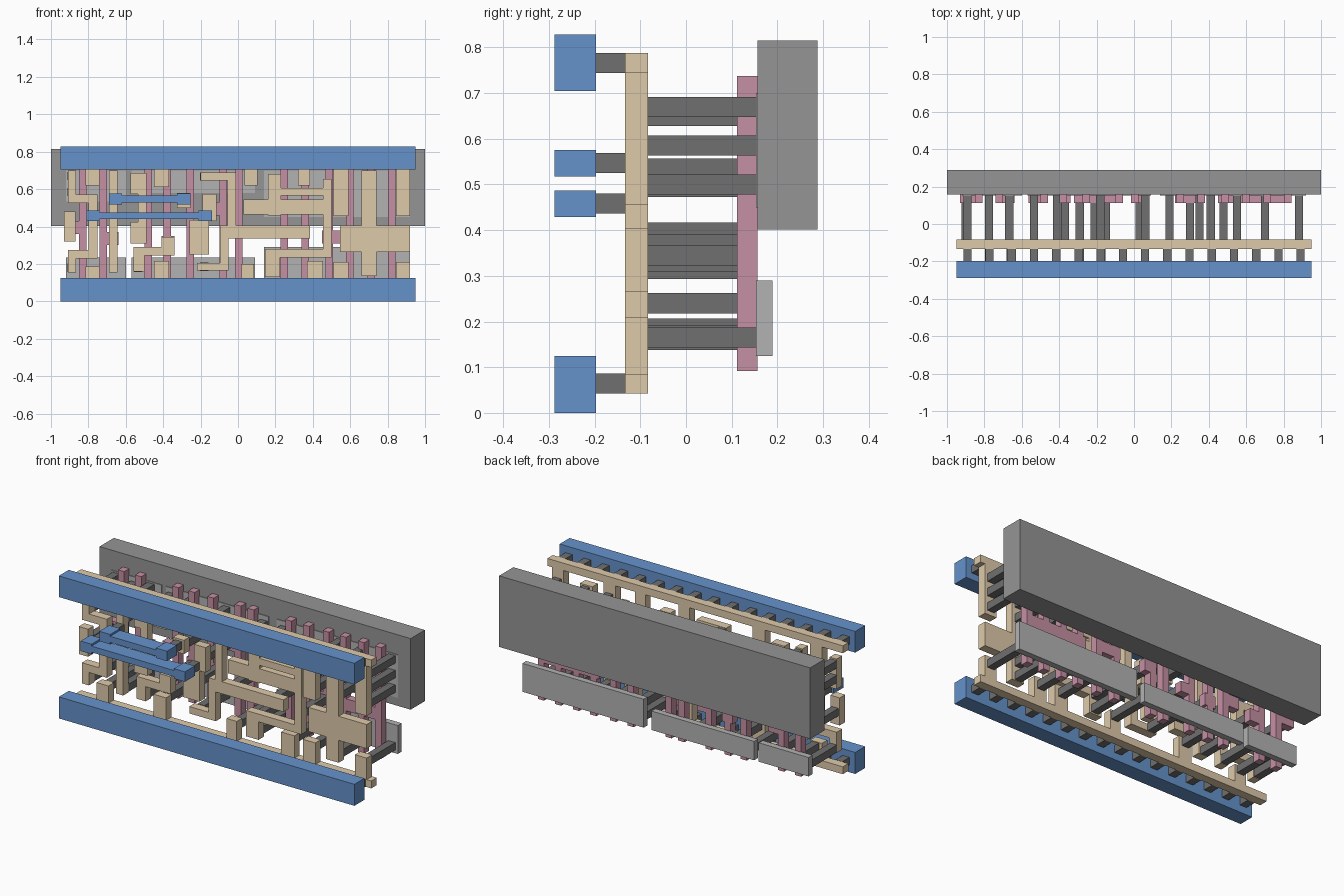
import bpy, bmesh

def material(name, rgb):
    m = bpy.data.materials.new(name)
    m.diffuse_color = (*rgb, 1)
    return m

BLUE = material("blue", (0.13, 0.29, 0.60))
TAN = material("tan", (0.73, 0.59, 0.40))
PINK = material("pink", (0.56, 0.28, 0.37))
DARK = material("dark_grey", (0.16, 0.16, 0.16))
MID = material("mid_grey", (0.30, 0.30, 0.30))
LIGHT = material("light_grey", (0.45, 0.45, 0.45))

def plate(name, rects, y0, y1, mat):
    """Union of (x0, z0, x1, z1) rectangles, extruded from y0 to y1."""
    xs = sorted({v for r in rects for v in (r[0], r[2])})
    zs = sorted({v for r in rects for v in (r[1], r[3])})
    bm = bmesh.new()
    verts = {}

    def vert(i, j):
        if (i, j) not in verts:
            verts[i, j] = bm.verts.new((xs[i], y0, zs[j]))
        return verts[i, j]

    for i in range(len(xs) - 1):
        for j in range(len(zs) - 1):
            cx, cz = (xs[i] + xs[i + 1]) / 2, (zs[j] + zs[j + 1]) / 2
            if any(a < cx < c and b < cz < d for a, b, c, d in rects):
                bm.faces.new([vert(i, j), vert(i + 1, j), vert(i + 1, j + 1), vert(i, j + 1)])
    ext = bmesh.ops.extrude_face_region(bm, geom=bm.faces[:], use_keep_orig=True)
    for v in ext["geom"]:
        if isinstance(v, bmesh.types.BMVert):
            v.co.y = y1
    bmesh.ops.recalc_face_normals(bm, faces=bm.faces[:])
    bmesh.ops.dissolve_limit(bm, angle_limit=0.01, verts=bm.verts[:], edges=bm.edges[:])
    me = bpy.data.meshes.new(name)
    bm.to_mesh(me)
    bm.free()
    me.materials.append(mat)
    ob = bpy.data.objects.new(name, me)
    bpy.context.collection.objects.link(ob)
    return ob

def squares(points, h=0.022):
    return [(x - h, z - h, x + h, z + h) for x, z in points]

# Layer depths
M0, M1, L0, L1 = -0.288, -0.197, -0.133, -0.083
P0, P1, D0, D1 = 0.112, 0.157, 0.153, 0.189

# Back slab and doped strips
plate("back_slab", [(-1, 0.402, 1, 0.815)], P1, 0.288, MID)
plate("lower_strips", [(-0.92, 0.125, -0.60, 0.235), (-0.57, 0.125, 0.09, 0.235),
                       (-0.38, 0.125, -0.2, 0.22), (0.14, 0.125, 0.92, 0.29)], D0, D1, LIGHT)
plate("upper_strips", [(-0.92, 0.535, -0.60, 0.70), (-0.57, 0.58, 0.09, 0.70),
                       (0.14, 0.45, 0.92, 0.70)], D0, D1, LIGHT)

# Thin vertical gates with side pads
gates = [-0.83, -0.72, -0.48, -0.377, -0.255, -0.08, 0.003, 0.246, 0.36, 0.487, 0.597, 0.713, 0.823]
gate_rects = [(x - 0.02, 0.092, x + 0.02, 0.737) for x in gates]
pads = [(-0.93, 0.36, -0.82, 0.43), (-0.72, 0.30, -0.64, 0.37), (-0.565, 0.33, -0.47, 0.40),
        (-0.41, 0.28, -0.34, 0.35), (-0.32, 0.50, -0.25, 0.57), (-0.26, 0.30, -0.18, 0.36),
        (-0.18, 0.46, -0.07, 0.53), (0.0, 0.335, 0.06, 0.405), (0.22, 0.335, 0.37, 0.40),
        (0.45, 0.31, 0.84, 0.38)]
plate("gates", gate_rects + pads, P0, P1, PINK)

# Wide front rails and the two bridging bars
plate("bottom_rail", [(-0.95, 0, 0.95, 0.125)], M0, M1, BLUE)
plate("top_rail", [(-0.95, 0.705, 0.95, 0.828)], M0, M1, BLUE)
for name, x0, x1, z in (("upper_bar", -0.69, -0.255, 0.547), ("lower_bar", -0.81, -0.14, 0.458)):
    plate(name, [(x0, z - 0.029, x0 + 0.07, z + 0.029), (x1 - 0.07, z - 0.029, x1, z + 0.029),
                 (x0, z - 0.018, x1, z + 0.018)], M0, M1, BLUE)

# Pegs between front rails and the wiring layer
rail_x = [-0.95 + 0.11875 * (i + 0.5) for i in range(16)]
pegs = [(x, z) for x in rail_x for z in (0.064, 0.766)]
pegs += [(-0.66, 0.547), (-0.29, 0.547), (-0.775, 0.458), (-0.175, 0.458)]
plate("front_pegs", squares(pegs), M1, L0, DARK)

# Tan supply rails with stubs
def stubs(items, z0=None, z1=None):
    return [(a, z0 or z, b, z1 or z) for a, b, z in items]

plate("top_wire", [(-0.95, 0.745, 0.95, 0.788)] + stubs(
    [(-0.815, -0.74, 0.62), (-0.45, -0.37, 0.61), (0.035, 0.105, 0.62), (0.32, 0.385, 0.62),
     (0.51, 0.59, 0.455), (0.845, 0.92, 0.455)], z1=0.77), L0, L1, TAN)
plate("bottom_wire", [(-0.95, 0.042, 0.95, 0.085)] + stubs(
    [(-0.815, -0.74, 0.185), (-0.45, -0.37, 0.215), (0.02, 0.085, 0.2), (0.37, 0.455, 0.215),
     (0.51, 0.59, 0.21), (0.845, 0.92, 0.21)], z0=0.06), L0, L1, TAN)

# Tan signal wires
wires = {
    "left_wire": [(-0.91, 0.525, -0.865, 0.70), (-0.91, 0.525, -0.75, 0.57), (-0.80, 0.23, -0.75, 0.57),
                  (-0.91, 0.23, -0.75, 0.275), (-0.91, 0.155, -0.865, 0.275)],
    "input_pad": [(-0.93, 0.32, -0.87, 0.48)],
    "tall_wire": [(-0.69, 0.155, -0.645, 0.70)],
    "second_wire": [(-0.575, 0.575, -0.49, 0.685), (-0.535, 0.40, -0.49, 0.60), (-0.575, 0.31, -0.49, 0.425)],
    "step_wire": [(-0.56, 0.16, -0.50, 0.29), (-0.56, 0.245, -0.34, 0.29), (-0.41, 0.245, -0.34, 0.345)],
    "small_pad": [(-0.325, 0.50, -0.255, 0.58)],
    "middle_pad": [(-0.19, 0.43, -0.115, 0.575), (-0.26, 0.25, -0.155, 0.435)],
    "middle_wire": [(-0.20, 0.645, -0.01, 0.69), (-0.055, 0.37, -0.01, 0.69), (-0.095, 0.335, 0.385, 0.405),
                    (-0.095, 0.165, -0.05, 0.405), (-0.22, 0.165, -0.05, 0.205)],
    "loop_wire": [(0.16, 0.46, 0.23, 0.68), (0.03, 0.465, 0.50, 0.545), (0.455, 0.235, 0.50, 0.655),
                  (0.16, 0.565, 0.50, 0.605), (0.145, 0.235, 0.50, 0.28), (0.145, 0.13, 0.225, 0.28)],
    "output_wire": [(0.545, 0.265, 0.92, 0.405), (0.66, 0.135, 0.74, 0.70)],
}
for name, rects in wires.items():
    plate(name, rects, L0, L1, TAN)

# Long pegs from wiring to the doped strips
columns = [(-0.89, (0.18, 0.585, 0.67)), (-0.775, (0.16, 0.65)), (-0.667, (0.18, 0.585, 0.67)),
           (-0.535, (0.18, 0.65)), (-0.41, (0.185, 0.65)), (-0.18, (0.185, 0.667)),
           (0.06, (0.165, 0.65)), (0.19, (0.16, 0.24, 0.50, 0.585, 0.65)), (0.35, (0.65,)),
           (0.41, (0.17,)), (0.55, (0.165, 0.50, 0.585, 0.67)), (0.70, (0.16, 0.24, 0.50, 0.585, 0.67)),
           (0.882, (0.165, 0.50, 0.585, 0.67))]
plate("long_pegs", squares([(x, z) for x, zs in columns for z in zs]), L1, D0, DARK)

# Shorter pegs from wiring to the gate pads
pad_pegs = [(-0.90, 0.395), (-0.667, 0.335), (-0.535, 0.365), (-0.37, 0.315), (-0.29, 0.535),
            (-0.21, 0.33), (-0.15, 0.495), (0.03, 0.37), (0.30, 0.37), (0.478, 0.345)]
plate("gate_pegs", squares(pad_pegs), L1, P0, DARK)
